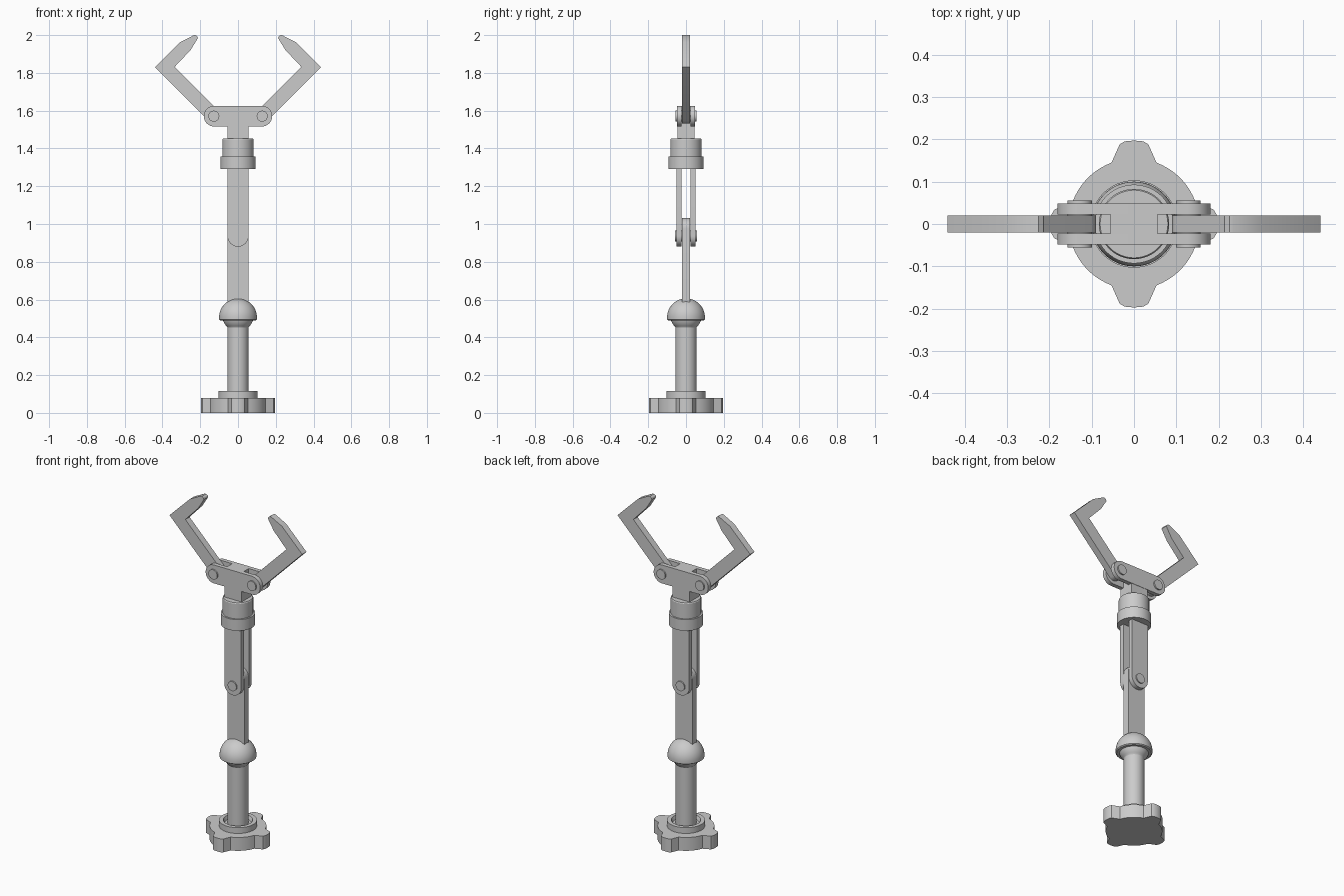
import bpy, bmesh
from math import sin, cos, pi, radians, atan2

if "Cube" in bpy.data.objects:
    bpy.data.objects.remove(bpy.data.objects["Cube"])


def finish(name, bm, angle=30):
    bmesh.ops.remove_doubles(bm, verts=bm.verts, dist=1e-5)
    bmesh.ops.recalc_face_normals(bm, faces=bm.faces)
    me = bpy.data.meshes.new(name)
    bm.to_mesh(me)
    bm.free()
    ob = bpy.data.objects.new(name, me)
    bpy.context.collection.objects.link(ob)
    bpy.ops.object.select_all(action='DESELECT')
    ob.select_set(True)
    bpy.context.view_layer.objects.active = ob
    bpy.ops.object.shade_smooth_by_angle(angle=radians(angle))
    return ob


def extrude(name, pts, vec):
    """Extrude a closed outline of 3D points along vec."""
    bm = bmesh.new()
    face = bm.faces.new([bm.verts.new(p) for p in pts])
    res = bmesh.ops.extrude_face_region(bm, geom=[face], use_keep_orig=True)
    bmesh.ops.translate(bm, vec=vec, verts=[v for v in res['geom'] if isinstance(v, bmesh.types.BMVert)])
    return finish(name, bm)


def plate(name, outline, y0, y1):
    """Plate cut from an x-z outline, spanning y0 to y1."""
    return extrude(name, [(x, y0, z) for x, z in outline], (0, y1 - y0, 0))


def lathe(name, profile, segs=48):
    """Spin an (r, z) profile around the z axis."""
    bm = bmesh.new()
    vs = [bm.verts.new((r, 0, z)) for r, z in profile]
    es = [bm.edges.new(p) for p in zip(vs, vs[1:])]
    bmesh.ops.spin(bm, geom=vs + es, cent=(0, 0, 0), axis=(0, 0, 1), angle=2 * pi, steps=segs)
    return finish(name, bm)


def arc(cx, cz, r, a0, a1, n=16):
    return [(cx + r * cos(radians(a0 + (a1 - a0) * i / n)),
             cz + r * sin(radians(a0 + (a1 - a0) * i / n))) for i in range(n + 1)]


def rect(w, z0, z1):
    return [(-w, z0), (w, z0), (w, z1), (-w, z1)]


def pin(name, x, z, r, half):
    return plate(name, arc(x, z, r, 0, 348.75, 31), -half, half)


# Base: round plate with four lobes
quarter = [(0.195, -0.022), (0.197, 0), (0.195, 0.022), (0.188, 0.034), (0.145, 0.053)]
a = atan2(0.053, 0.145)
quarter += [(0.154 * cos(t), 0.154 * sin(t)) for t in [a + (pi / 2 - 2 * a) * i / 10 for i in range(1, 10)]]
quarter += [(0.053, 0.145), (0.034, 0.188)]
outline = []
for k in range(4):
    c, s = cos(k * pi / 2), sin(k * pi / 2)
    outline += [(x * c - y * s, x * s + y * c, 0) for x, y in quarter]
extrude("base", outline, (0, 0, 0.08))

# Base ring and column
lathe("base_ring", [(0.103, 0.078), (0.103, 0.115), (0.08, 0.115), (0.072, 0.095), (0.05, 0.095)])
lathe("column", [(0, 0.07), (0.056, 0.07), (0.056, 0.47), (0, 0.47)])

# Ball joint: inner ball under an outer dome
lathe("joint_ball", [(0, 0.452), (0.056, 0.452)] + arc(0, 0.515, 0.083, -46, 0, 8) + [(0, 0.515)])
lathe("joint_dome", [(0, 0.49), (0.094, 0.49), (0.1, 0.495)] + arc(0, 0.506, 0.1, 0, 90))

# Lower arm blade
plate("lower_arm", [(-0.056, 0.56), (0.056, 0.56)] + arc(0, 0.975, 0.056, 0, 180), -0.02, 0.02)

# Forked upper arm and elbow pin
for side, y0, y1 in (("front", -0.05, -0.024), ("back", 0.024, 0.05)):
    plate("upper_arm_" + side, arc(0, 0.936, 0.056, 180, 360) + [(0.056, 1.3), (-0.056, 1.3)], y0, y1)
pin("elbow_pin", 0, 0.936, 0.029, 0.057)

# Wrist collar
lathe("wrist_collar", [(0, 1.29), (0.093, 1.29), (0.093, 1.357), (0.083, 1.357), (0.083, 1.447), (0.08, 1.452), (0, 1.452)])

# Claw bracket: neck, core and two rounded plates
plate("bracket_neck", rect(0.056, 1.44, 1.52), -0.046, 0.046)
plate("bracket_core", rect(0.055, 1.516, 1.626), -0.024, 0.024)
stadium = arc(0.126, 1.571, 0.055, -90, 90) + arc(-0.126, 1.571, 0.055, 90, 270)
for side, y0, y1 in (("front", -0.048, -0.023), ("back", 0.023, 0.048)):
    plate("bracket_plate_" + side, stadium, y0, y1)

# Claw fingers and their pins, mirrored left and right
finger = [(0.335, 1.832), (0.25, 1.922), (0.212, 1.985), (0.215, 1.993), (0.225, 2.0), (0.235, 1.999),
          (0.305, 1.963), (0.44, 1.83)] + arc(0.128, 1.571, 0.038, -45, -225)
for side, s in (("left", -1), ("right", 1)):
    plate("finger_" + side, [(s * x, z) for x, z in finger], -0.02, 0.02)
    pin("finger_pin_" + side, s * 0.128, 1.571, 0.029, 0.056)
